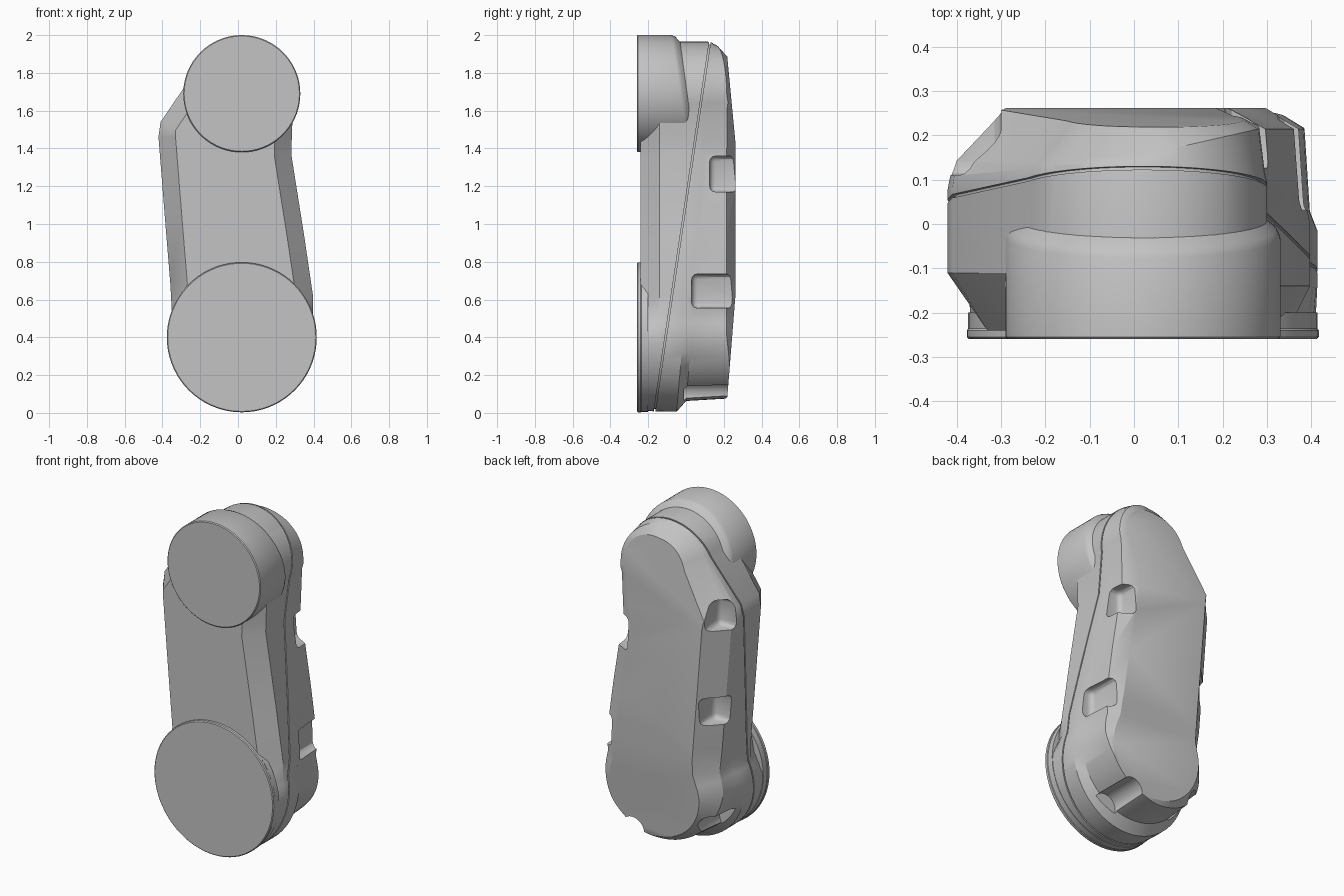
import bpy, bmesh
from math import sin, cos, radians, pi
from mathutils import Vector, Matrix

if "Cube" in bpy.data.objects:
    bpy.data.objects.remove(bpy.data.objects["Cube"], do_unlink=True)

grey = bpy.data.materials.new("matte_grey")
grey.use_nodes = True
GREY = (0.55, 0.55, 0.55, 1)
grey.diffuse_color = GREY
grey.node_tree.nodes["Principled BSDF"].inputs["Base Color"].default_value = GREY

CX, LOW_Z, LOW_R, TOP_Z, TOP_R = 0.02, 0.4, 0.394, 1.685, 0.28


def arc(z, r, start, end, steps):
    angles = [radians(start + (end - start) * i / steps) for i in range(steps + 1)]
    return [(CX + r * cos(a), z + r * sin(a)) for a in angles]


# Outline of the arm, anticlockwise in x and z
outline = (arc(LOW_Z, LOW_R, -200, 17, 44)
           + [(0.397, 0.62), (0.35, 0.94), (0.282, 1.37), (0.284, 1.43)]
           + arc(TOP_Z, TOP_R, -15, 158, 30)
           + [(-0.41, 1.54), (-0.421, 1.46), (-0.386, 1.02), (-0.358, 0.68)])


def clamp(v):
    return max(0, min(1, v))


def rings(extra):
    """Cross-sections from front to back, inset along the outline normals."""
    result = [[] for _ in range(6)]
    n = len(outline)
    for i, (x, z) in enumerate(outline):
        (x0, z0), (x1, z1) = outline[i - 1], outline[(i + 1) % n]
        normal = Vector((z1 - z0, x0 - x1)).normalized()
        right, left = max(0, normal.x), max(0, -normal.x)
        low = max(0, -normal.y)
        step = 0.012 * clamp((0.65 - z) / 0.1) + 0.04 * low * clamp((0.65 - z) / 0.3)
        sections = [
            (0.005 + 0.085 * clamp((z - 0.4) / 0.22), -0.24),
            (0, -0.11 - 0.03 * right),
            (0, -0.05 + 0.085 * z),
            (0.005 + step, 0.07 * z),
            (0.017 + step, 0.155 + 0.06 * right + 0.05 * low - 0.015 * left),
            (0.13 - 0.03 * right + step * 0.3, 0.262),
        ]
        for ring, (inset, y) in zip(result, sections):
            d = inset + extra
            ring.append((x - normal.x * d, y, z - normal.y * d))
    return result


def loft(extra=0):
    bm = bmesh.new()
    loops = [[bm.verts.new(p) for p in ring] for ring in rings(extra)]
    skin(bm, loops)
    return bm


def skin(bm, loops):
    """Bridge matching loops and cap both ends."""
    n = len(loops[0])
    for a, b in zip(loops, loops[1:]):
        for i in range(n):
            j = (i + 1) % n
            bm.faces.new((a[i], a[j], b[j], b[i]))
    bm.faces.new(loops[0])
    bm.faces.new(loops[-1])


def slice_off(bm, point, normal):
    """Remove everything on the side the normal points to and close the cut."""
    bmesh.ops.bisect_plane(bm, geom=bm.verts[:] + bm.edges[:] + bm.faces[:],
                           plane_co=point, plane_no=normal, clear_outer=True)
    bmesh.ops.holes_fill(bm, edges=[e for e in bm.edges if e.is_boundary], sides=0)


def smooth(obj):
    bpy.ops.object.select_all(action="DESELECT")
    obj.select_set(True)
    bpy.context.view_layer.objects.active = obj
    bpy.ops.object.shade_smooth_by_angle(angle=radians(30))


def finish(name, bm):
    bmesh.ops.recalc_face_normals(bm, faces=bm.faces[:])
    mesh = bpy.data.meshes.new(name)
    bm.to_mesh(mesh)
    bm.free()
    obj = bpy.data.objects.new(name, mesh)
    bpy.context.collection.objects.link(obj)
    mesh.materials.append(grey)
    smooth(obj)
    return obj


# Two shells parted by a thin sloping seam
seam_normal = Vector((0, 1, -0.15)).normalized()


def seam(offset):
    return Vector((0, -0.168 + offset, 0))


front = loft()
slice_off(front, seam(-0.004), seam_normal)
finish("front_shell", front)

back = loft()
slice_off(back, seam(0.004), -seam_normal)
slice_off(back, (0, 0.26, 0.6), (0, 0.5, -0.04))
slice_off(back, (0, 0.26, 1.45), (0, 0.42, 0.04))
back_shell = finish("back_shell", back)

core = loft(0.012)
slice_off(core, seam(0.015), seam_normal)
slice_off(core, seam(-0.015), -seam_normal)
finish("seam_core", core)


# Screw pockets in the rim of the back shell
def cut(bm):
    cutter = finish("pocket_cutter", bm)
    cutter.hide_render = True
    mod = back_shell.modifiers.new("pocket", "BOOLEAN")
    mod.operation = "DIFFERENCE"
    mod.solver = "EXACT"
    mod.object = cutter
    bpy.context.view_layer.objects.active = back_shell
    bpy.ops.object.modifier_apply(modifier=mod.name)
    bpy.data.objects.remove(cutter, do_unlink=True)


def side_pocket(side, inner_x, z, y_start, height):
    bm = bmesh.new()
    size = Vector((0.3, 0.4, height))
    centre = Vector((inner_x + side * 0.15, y_start + 0.2, z))
    bmesh.ops.create_cube(bm, size=1, matrix=Matrix.Translation(centre) @ Matrix.Diagonal(size.to_4d()))
    bmesh.ops.bevel(bm, geom=bm.edges[:], offset=0.03, segments=3, profile=0.5, affect="EDGES")
    cut(bm)


def low_pocket(angle, radius, y_start):
    a = radians(angle)
    spot = Vector((CX + radius * cos(a), y_start + 0.2, LOW_Z + radius * sin(a)))
    bm = bmesh.new()
    bmesh.ops.create_cone(bm, cap_ends=True, segments=24, radius1=0.075, radius2=0.075, depth=0.4,
                          matrix=Matrix.Translation(spot) @ Matrix.Rotation(pi / 2, 4, "X"))
    cut(bm)


side_pocket(1, 0.205, 1.265, 0.125, 0.19)
side_pocket(1, 0.325, 0.645, 0.03, 0.18)
side_pocket(-1, -0.3, 1.5, 0.11, 0.17)
side_pocket(-1, -0.26, 0.92, 0.1, 0.17)
low_pocket(-60, 0.36, -0.01)
low_pocket(-148, 0.375, 0.0)
smooth(back_shell)


# Round joint covers, turned about the y axis, with an optional sloping rear rim
def turned(name, z, profile, rear_slope=0, segments=72):
    bm = bmesh.new()
    loops = []
    for r, y in profile:
        slope = rear_slope if y > -0.2 else 0
        turns = [2 * pi * i / segments for i in range(segments)]
        loops.append([bm.verts.new((CX + r * cos(t), y - slope * r * sin(t), z + r * sin(t)))
                      for t in turns])
    skin(bm, loops)
    finish(name, bm)


turned("upper_joint_cover", 1.69,
       [(0.305, -0.26), (0.31, -0.255), (0.31, -0.03), (0.302, -0.012), (0.275, 0.01)], 0.15)
turned("lower_joint_cover", LOW_Z,
       [(0.392, -0.26), (0.397, -0.255), (0.397, -0.24), (0.394, -0.236), (0.394, -0.2)])
